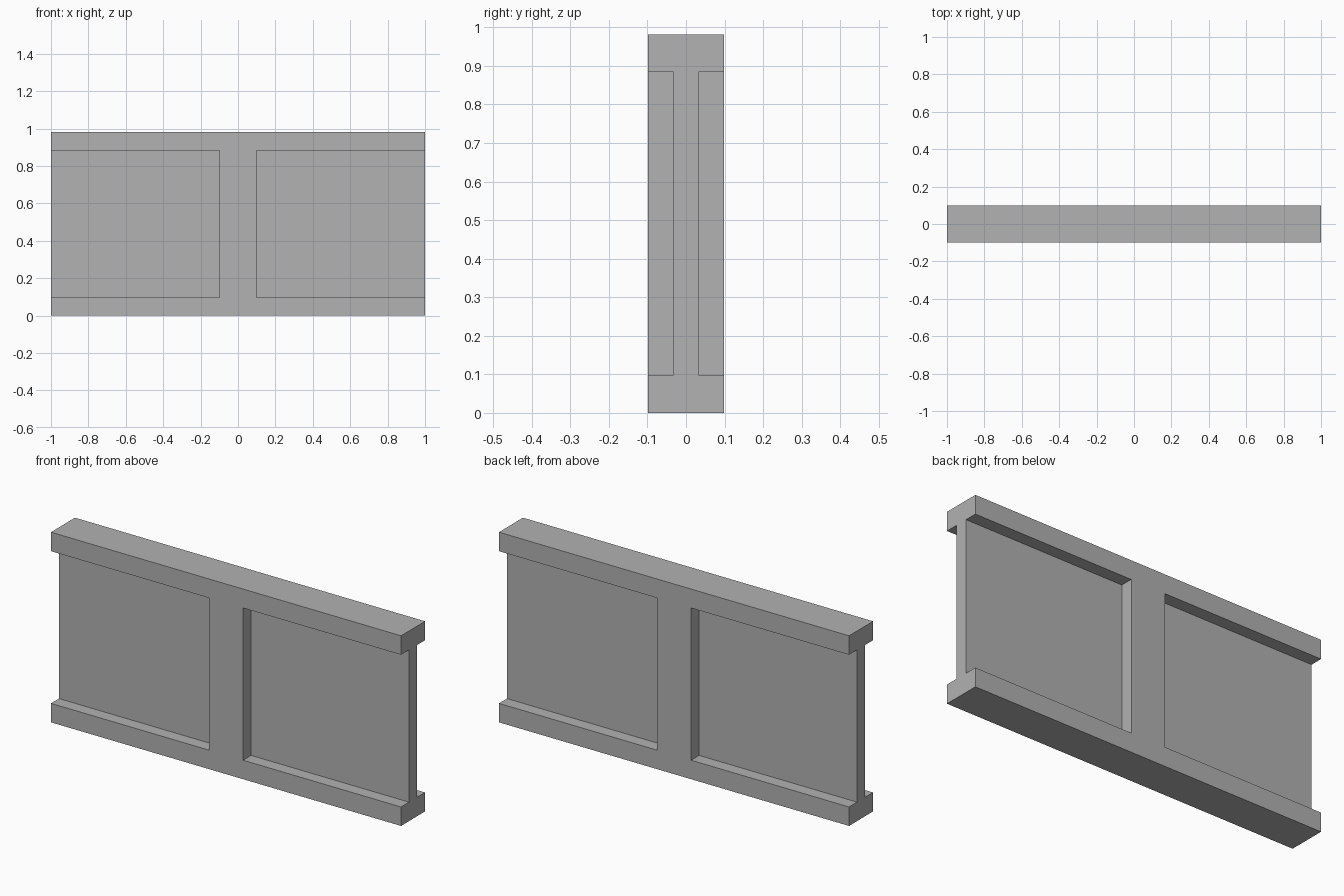
import bpy

cube = bpy.data.objects.get("Cube")
if cube:
    bpy.data.objects.remove(cube, do_unlink=True)

LENGTH, HEIGHT, DEPTH = 2.0, 0.982, 0.196
BORDER = 0.098      # rail height and half the post width
WEB = 0.066         # thickness of the thin panels

grey = bpy.data.materials.new("plain grey")
grey.use_nodes = True
colour = (0.445, 0.445, 0.445, 1)
grey.diffuse_color = colour
grey.node_tree.nodes["Principled BSDF"].inputs["Base Color"].default_value = colour


def box(name, low, high):
    """Axis-aligned box between two corners."""
    bpy.ops.mesh.primitive_cube_add(size=1)
    obj = bpy.context.object
    obj.name = name
    for v in obj.data.vertices:
        v.co = [h if c > 0 else l for c, l, h in zip(v.co, low, high)]
    obj.data.materials.append(grey)
    return obj


# Solid slab that becomes rails, centre post and thin panels
panel = box("double_panel", (-LENGTH / 2, -DEPTH / 2, 0), (LENGTH / 2, DEPTH / 2, HEIGHT))

# Recesses, open at the outer ends, on both sides of both panels
for sx in (-1, 1):
    for sy in (-1, 1):
        xs = sorted((sx * BORDER, sx * (LENGTH / 2 + 0.1)))
        ys = sorted((sy * WEB / 2, sy * (DEPTH / 2 + 0.1)))
        cutter = box("recess_cutter", (xs[0], ys[0], BORDER), (xs[1], ys[1], HEIGHT - BORDER))
        cutter.hide_render = True
        cut = panel.modifiers.new("recess", 'BOOLEAN')
        cut.operation = 'DIFFERENCE'
        cut.solver = 'EXACT'
        cut.object = cutter
        bpy.context.view_layer.objects.active = panel
        bpy.ops.object.modifier_apply(modifier=cut.name)
        bpy.data.objects.remove(cutter, do_unlink=True)
